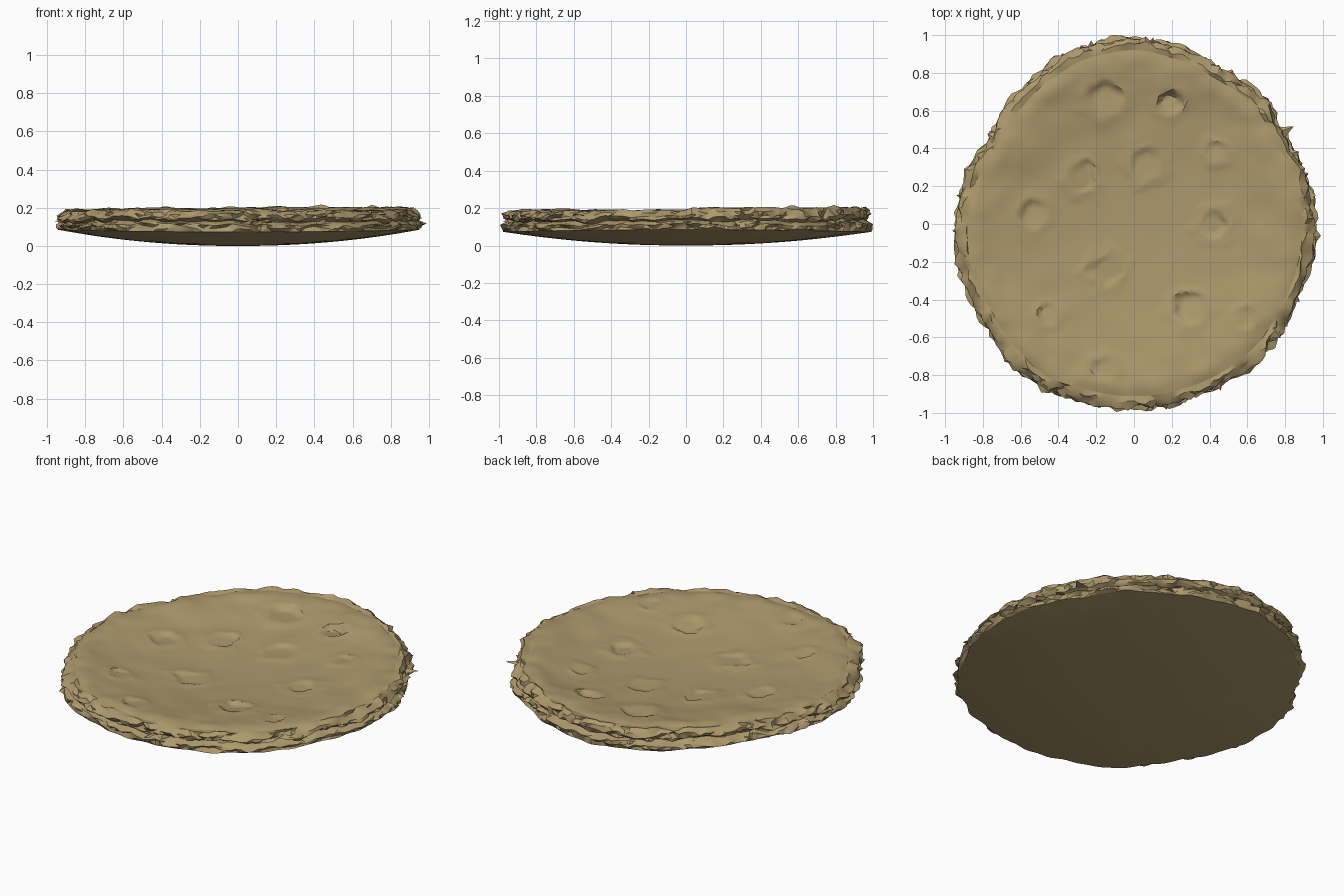
import bpy, bmesh, math, random
from mathutils import Vector, noise

random.seed(4)
cube = bpy.data.objects.get("Cube")
if cube:
    bpy.data.objects.remove(cube, do_unlink=True)

mat = bpy.data.materials.new("baked_dough")
mat.use_nodes = True
colour = (0.42, 0.32, 0.15, 1)
mat.diffuse_color = colour
bsdf = mat.node_tree.nodes["Principled BSDF"]
bsdf.inputs["Base Color"].default_value = colour
bsdf.inputs["Roughness"].default_value = 0.9

SEGS = 200
# outline radius every 15 degrees, starting at +x
OUTLINE = [0.96, 0.95, 0.93, 0.96, 0.95, 0.97, 0.99, 0.98, 0.95, 0.92, 0.9, 0.93,
           0.95, 0.96, 0.95, 0.97, 1.0, 0.98, 0.98, 0.98, 0.98, 0.98, 0.96, 0.96]
# pits in the crust: x, y, radius, depth, direction of the steep wall in degrees
PITS = [(-0.15, 0.66, 0.1, 0.03, 100), (0.19, 0.64, 0.07, 0.05, 80),
        (0.06, 0.31, 0.09, 0.015, 110), (0.44, 0.38, 0.06, 0.015, 100),
        (-0.28, 0.24, 0.08, 0.02, 20), (-0.53, 0.05, 0.08, 0.025, 150),
        (0.42, 0.0, 0.08, 0.025, 0), (-0.14, -0.24, 0.09, 0.018, 230),
        (0.3, -0.45, 0.09, 0.035, 160), (-0.45, -0.48, 0.06, 0.02, 180),
        (0.58, -0.5, 0.06, 0.018, 0), (-0.16, -0.77, 0.07, 0.02, 180)]


def rough(x, y, z, freq):
    return noise.noise(Vector((x, y, z)) * freq)


def outline(a):
    t = a / math.tau * len(OUTLINE)
    i = int(t)
    f = t - i
    f = f * f * (3 - 2 * f)
    return OUTLINE[i] * (1 - f) + OUTLINE[(i + 1) % len(OUTLINE)] * f


def underside_point(a, s):
    c, d = math.cos(a), math.sin(a)
    r = s * (outline(a) - 0.01 + 0.025 * s ** 8 * rough(c, d, 0, 8))
    return r * c, r * d, (0.085 - 0.012 * d * d) * s ** 2.1


def rim_height(x, y):
    """Uneven height of the rim around the crust."""
    return 0.022 * max(0, y) + 0.004 * x + 0.016 * rough(x, y, 1, 2.6)


def edge_point(a, s, z, amount):
    c, d = math.cos(a), math.sin(a)
    r = outline(a) * s
    # broad lumps with finer crumbs on top
    r += amount * (rough(c, d, z * 4, 5) + rough(c, d, z * 5, 18))
    z += rim_height(c * s, d * s) * (z - 0.09) * 9 + 0.018 * rough(c, d, z + 3, 11)
    return r * c, r * d, z


def crust_point(a, s):
    r = outline(a) * s
    x, y = r * math.cos(a), r * math.sin(a)
    # the crust sags towards the middle, following the underside
    z = 0.122 + 0.088 * s * s + rim_height(x, y) * s * s
    z += 0.010 * rough(x, y, 5, 6) * s + 0.012 * rough(x, y, 2, 11) * s ** 6
    z -= 0.016 * max(0, (s - 0.85) / 0.08) ** 2
    for px, py, pr, depth, wall in PITS:
        dx, dy = (x - px) / pr, (y - py) / pr
        d = math.hypot(dx, dy) * (1 + 0.4 * rough(x, y, 8, 14))
        # steep on one side, floor sloping gently up on the other
        if d < 1:
            w = math.radians(wall)
            tilt = 0.5 + 0.5 * (dx * math.cos(w) + dy * math.sin(w))
            z -= depth * max(0, tilt) * min(1, (1 - d) * 3)
        if d < 1.7:
            z += 0.006 * min(1, (1.7 - d) * 1.4)
    return x, y, z


def finish(name, bm):
    mesh = bpy.data.meshes.new(name)
    bm.to_mesh(mesh)
    bm.free()
    mesh.materials.append(mat)
    obj = bpy.data.objects.new(name, mesh)
    bpy.context.collection.objects.link(obj)
    return obj


def skin(name, rows, centre=None, flip=False, angle=35):
    """Bridge closed rows of points; optionally fan the first row to a centre."""
    bm = bmesh.new()
    rings = [[bm.verts.new(p) for p in row] for row in rows]
    for lo, hi in zip(rings, rings[1:]):
        for i in range(SEGS):
            j = (i + 1) % SEGS
            bm.faces.new((lo[i], lo[j], hi[j], hi[i]))
    if centre:
        mid = bm.verts.new(centre)
        for i in range(SEGS):
            bm.faces.new((mid, rings[0][i], rings[0][(i + 1) % SEGS]))
        # the outward-growing rows wind opposite to the fan
        fan = set(mid.link_faces)
        bmesh.ops.reverse_faces(bm, faces=[f for f in bm.faces if f not in fan])
    if flip:
        bmesh.ops.reverse_faces(bm, faces=bm.faces[:])
    bmesh.ops.triangulate(bm, faces=bm.faces[:])
    obj = finish(name, bm)
    bpy.ops.object.select_all(action="DESELECT")
    obj.select_set(True)
    bpy.context.view_layer.objects.active = obj
    bpy.ops.object.shade_smooth_by_angle(angle=math.radians(angle))


angles = [math.tau * i / SEGS for i in range(SEGS)]

# smooth domed underside
under = [[underside_point(a, k / 16) for a in angles] for k in range(1, 17)]

# dished top crust with shallow pits and a rounded rim
crust = [[crust_point(a, 0.93 * k / 46) for a in angles] for k in range(1, 47)]

# crumbly edge: lower lip, groove, upper lip, ragged shoulder
PROFILE = [(1.0, 0.094, 0.03), (1.0, 0.108, 0.035), (0.975, 0.118, 0.03),
           (0.955, 0.125, 0.025), (0.98, 0.134, 0.035), (0.99, 0.148, 0.035),
           (0.978, 0.167, 0.035), (0.957, 0.184, 0.025)]
edge = [under[-1]] + [[edge_point(a, *p) for a in angles] for p in PROFILE] + [crust[-1]]

skin("underside", under, centre=(0, 0, 0), flip=True)
skin("crumbly_edge", edge, angle=28)
skin("top_crust", crust, centre=(0, 0, crust[0][0][2]))


def flakes(name, places):
    """Splinters clinging to the edge: angle, height, reach, half width."""
    bm = bmesh.new()
    for a, z, reach, width in places:
        out = Vector((math.cos(a), math.sin(a), 0))
        side = Vector((-out.y, out.x, 0))
        root = out * (outline(a) - 0.05) + Vector((0, 0, z))
        tip = bm.verts.new(root + out * (0.05 + reach) + side * random.uniform(-0.03, 0.03))
        base = [bm.verts.new(root + side * u * width + Vector((0, 0, v)))
                for u, v in ((-1, -0.008), (1, -0.008), (0.2, 0.018))]
        bm.faces.new(base)
        for i in range(3):
            bm.faces.new((base[i], base[(i + 1) % 3], tip))
    bmesh.ops.recalc_face_normals(bm, faces=bm.faces[:])
    finish(name, bm)


places = [(random.uniform(0, math.tau), random.uniform(0.1, 0.17),
           random.uniform(0.0, 0.018), random.uniform(0.03, 0.06)) for _ in range(30)]
places.append((math.radians(32), 0.15, 0.06, 0.05))
flakes("edge_flakes", places)
